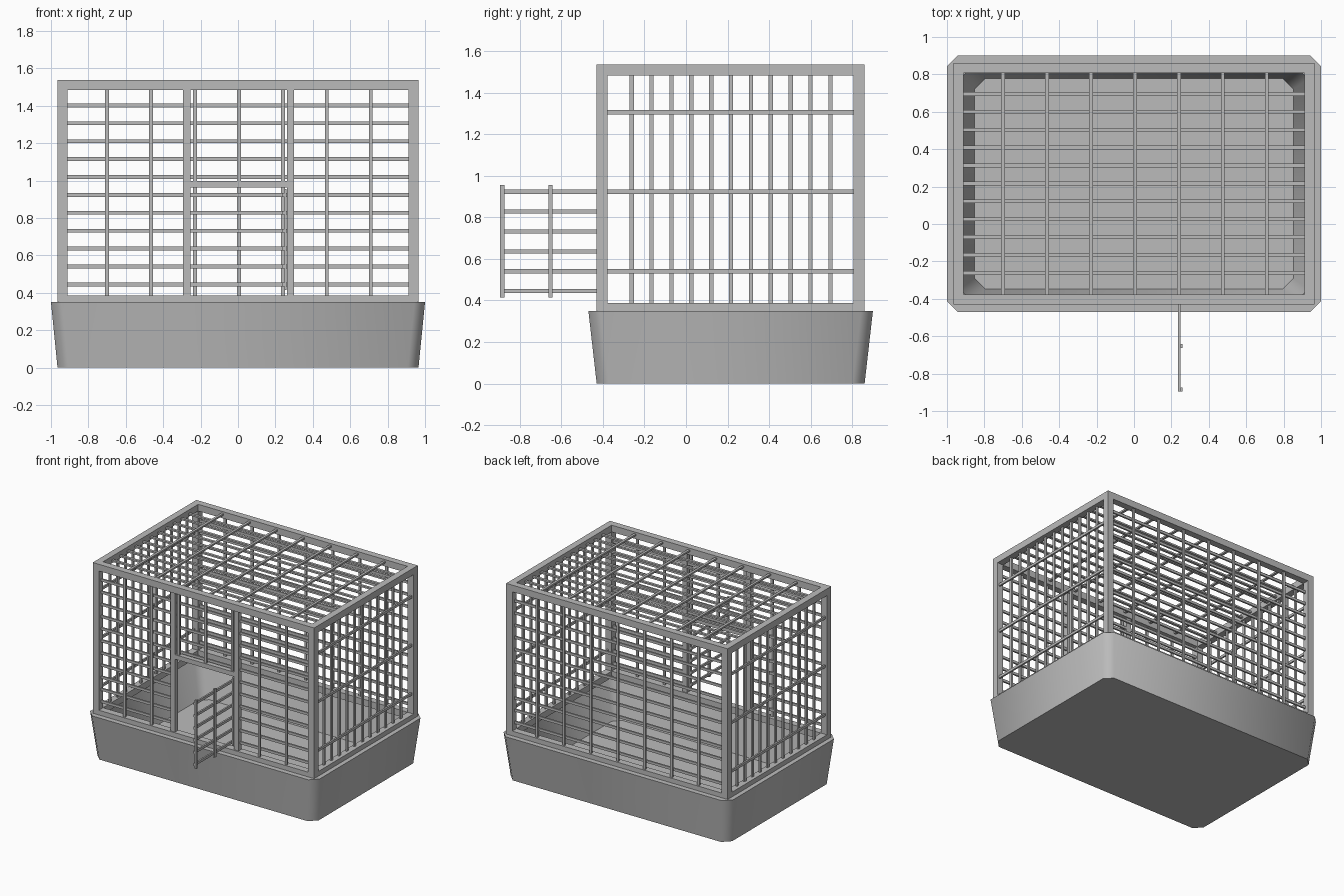
import bpy, bmesh
from mathutils import Vector

cube = bpy.data.objects.get("Cube")
if cube:
    bpy.data.objects.remove(cube, do_unlink=True)

grey = bpy.data.materials.new("plain grey")
grey.use_nodes = True
COLOUR = (0.5, 0.5, 0.5, 1)
grey.diffuse_color = COLOUR
grey.node_tree.nodes["Principled BSDF"].inputs["Base Color"].default_value = COLOUR

CY = 0.215            # cage centre in y
HX, HY = 0.965, 0.645  # cage half sizes
Z0, Z1 = 0.335, 1.537  # cage bottom and top
POST = 0.053
BAR, THIN = 0.02, 0.013


def finish(bm, name):
    bmesh.ops.recalc_face_normals(bm, faces=bm.faces)
    mesh = bpy.data.meshes.new(name)
    bm.to_mesh(mesh)
    bm.free()
    mesh.materials.append(grey)
    obj = bpy.data.objects.new(name, mesh)
    bpy.context.collection.objects.link(obj)
    return obj


def box(bm, x0, x1, y0, y1, z0, z1):
    verts = bmesh.ops.create_cube(bm, size=1)["verts"]
    lo, hi = Vector((x0, y0, z0)), Vector((x1, y1, z1))
    for v in verts:
        v.co = (lo + hi) / 2 + v.co * (hi - lo)


def bar(bm, axis, centre, length, normal):
    """Flat strip along one axis, thin along its panel normal."""
    half = [BAR / 2] * 3
    half[axis] = length / 2
    half[normal] = THIN / 2
    box(bm, *[e for c, h in zip(centre, half) for e in (c - h, c + h)])


# Tray: chamfered rings joined from the outer base over the rim to the floor
def ring(bm, hx, hy, z, c=0.057):
    pts = []
    for sx, sy in ((1, 1), (-1, 1), (-1, -1), (1, -1)):
        pair = [(sx * hx, sy * (hy - c)), (sx * (hx - c), sy * hy)]
        pts += pair if sx * sy > 0 else pair[::-1]
    return [bm.verts.new((x, y + CY, z)) for x, y in pts]


bm = bmesh.new()
rings = [ring(bm, *r) for r in ((HX, HY, 0), (1, 0.685, 0.35),
                                (0.93, 0.62, 0.35), (0.853, 0.563, 0.04))]
for a, b in zip(rings, rings[1:]):
    for i in range(len(a)):
        j = (i + 1) % len(a)
        bm.faces.new((a[i], a[j], b[j], b[i]))
bm.faces.new(rings[0])
bm.faces.new(rings[-1])
tray = finish(bm, "tray")
bpy.ops.object.select_all(action="DESELECT")
tray.select_set(True)
bpy.context.view_layer.objects.active = tray
bpy.ops.object.shade_smooth_by_angle(angle=0.87)

# Frame: four posts and two rings of rails
bm = bmesh.new()
for sx in (-1, 1):
    for sy in (-1, 1):
        x, y = sx * (HX - POST / 2), CY + sy * (HY - POST / 2)
        h = POST / 2
        box(bm, x - h, x + h, y - h, y + h, Z0, Z1)
for z0, z1 in ((Z0, 0.387), (Z1 - POST, Z1)):
    for s in (-1, 1):
        y = CY + s * (HY - POST / 2)
        box(bm, POST - HX, HX - POST, y - POST / 2, y + POST / 2, z0, z1)
        x = s * (HX - POST / 2)
        box(bm, x - POST / 2, x + POST / 2, CY - HY + POST, CY + HY - POST, z0, z1)
finish(bm, "frame")

# Shared bar positions
WIDE = [0.005 + 0.235 * i for i in range(-3, 4)]
ROWS = [0.445 + 0.0957 * i for i in range(11)]
DEPTHS = [CY + 0.002 + 0.0957 * i for i in range(-5, 6)]
ZC, ZL = (Z0 + Z1) / 2, Z1 - Z0 - POST
OUT = POST / 2 - THIN / 2   # outer layer depth below the frame face
IN = OUT + THIN             # inner layer depth
DOOR_L, DOOR_R, DOOR_TOP = -0.255, 0.262, 0.98

# Back panel
bm = bmesh.new()
for x in WIDE:
    bar(bm, 2, (x, CY + HY - OUT, ZC), ZL, 1)
for z in ROWS:
    bar(bm, 0, (0, CY + HY - IN, z), 2 * HX - POST, 1)
finish(bm, "back_bars")

# Front panel, left open below the door header
bm = bmesh.new()
front = CY - HY
for x in WIDE:
    low = DOOR_TOP if DOOR_L < x < DOOR_R else Z0 + POST / 2
    high = Z1 - POST / 2
    bar(bm, 2, (x, front + OUT, (low + high) / 2), high - low, 1)
for z in ROWS:
    if z > DOOR_TOP:
        bar(bm, 0, (0, front + IN, z), 2 * HX - POST, 1)
    else:
        for a, b in ((-HX + POST / 2, DOOR_L - 0.01), (DOOR_R + 0.01, HX - POST / 2)):
            bar(bm, 0, ((a + b) / 2, front + IN, z), b - a, 1)
finish(bm, "front_bars")

# Door surround: two uprights and a header
bm = bmesh.new()
y0, y1 = front + 0.008, front + 0.045
box(bm, DOOR_L - 0.038, DOOR_L, y0, y1, 0.36, Z1 - POST / 2)
box(bm, DOOR_R, DOOR_R + 0.038, y0, y1, 0.36, Z1 - POST / 2)
box(bm, DOOR_L, DOOR_R, y0, y1, DOOR_TOP - 0.018, DOOR_TOP + 0.018)
finish(bm, "door_surround")

# Side panels
for s, name in ((1, "left_bars"), (-1, "right_bars")):
    bm = bmesh.new()
    for y in DEPTHS:
        bar(bm, 2, (s * (HX - IN), y, ZC), ZL, 0)
    for z in ROWS[1::4]:
        bar(bm, 1, (s * (HX - OUT), CY, z), 2 * HY - POST, 0)
    finish(bm, name)

# Roof panel
bm = bmesh.new()
for x in WIDE:
    bar(bm, 1, (x, CY, Z1 - OUT), 2 * HY - POST, 2)
for y in DEPTHS:
    bar(bm, 0, (0, y, Z1 - IN), 2 * HX - POST, 2)
finish(bm, "roof_bars")

# Door, swung open towards the front
bm = bmesh.new()
for y in (-0.89, -0.657, -0.423):
    bar(bm, 2, (0.254, y + 0.005, 0.685), 0.54, 0)
for z in ROWS[:6]:
    bar(bm, 1, (0.243, -0.652, z), 0.485, 0)
finish(bm, "open_door")
